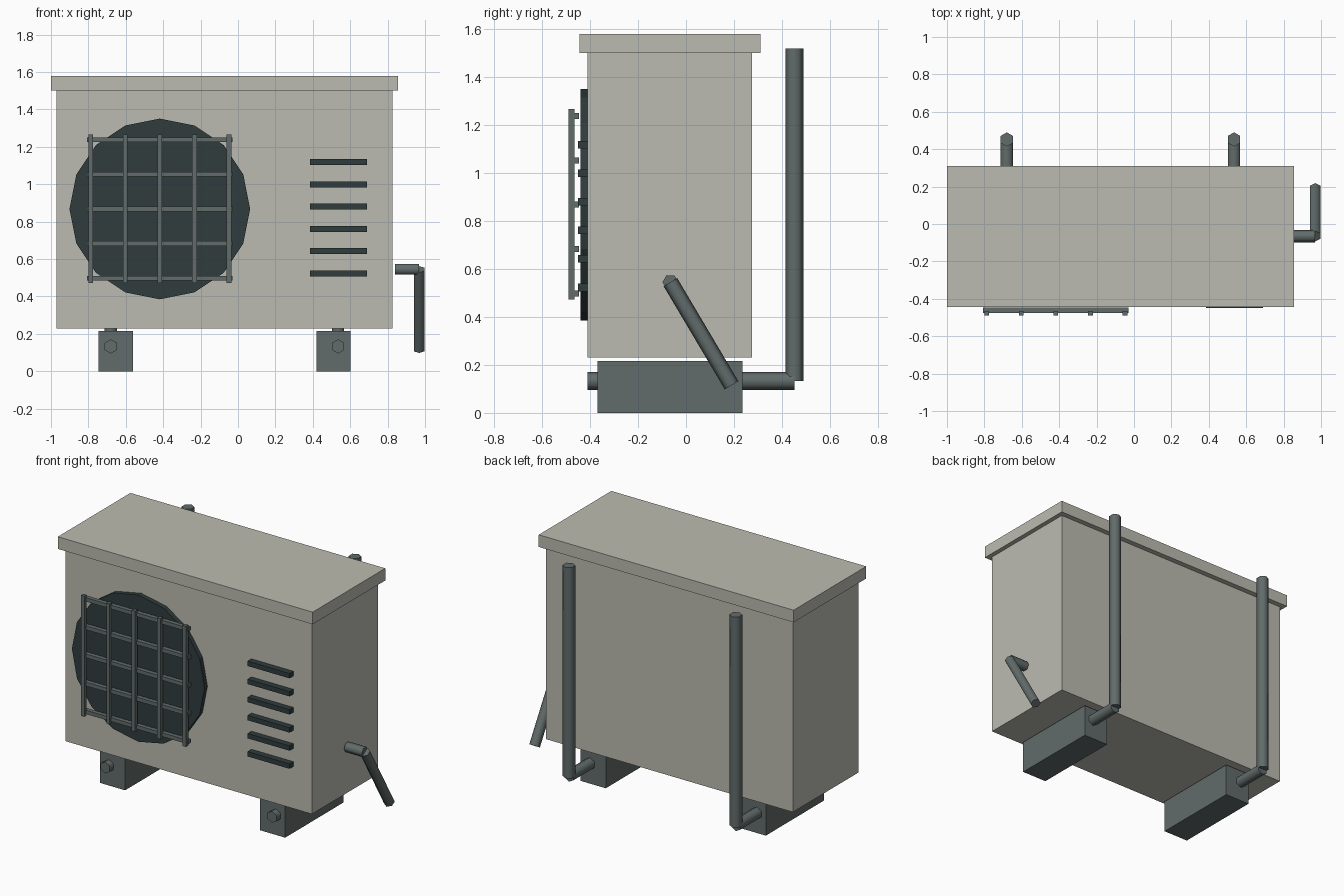
import bpy, math
from mathutils import Vector, Matrix

if "Cube" in bpy.data.objects:
    bpy.data.objects.remove(bpy.data.objects["Cube"])


def material(name, rgb):
    m = bpy.data.materials.new(name)
    m.diffuse_color = (*rgb, 1)
    m.use_nodes = True
    m.node_tree.nodes["Principled BSDF"].inputs["Base Color"].default_value = m.diffuse_color
    return m


PAINT = material("cream_paint", (0.50, 0.50, 0.44))
METAL = material("grey_metal", (0.12, 0.15, 0.145))
DARK = material("dark_metal", (0.03, 0.045, 0.047))


def box(name, x, y, z, mat):
    """Box from (min, max) ranges."""
    bpy.ops.mesh.primitive_cube_add(size=1)
    o = bpy.context.object
    o.name = name
    o.data.transform(Matrix.Diagonal((x[1] - x[0], y[1] - y[0], z[1] - z[0], 1)))
    o.location = [(a + b) / 2 for a, b in (x, y, z)]
    o.data.materials.append(mat)
    return o


def rod(name, a, b, r, corner, mat, sides=6, smooth=True):
    """Prism from a to b with a polygon corner pointing along 'corner'."""
    a, b = Vector(a), Vector(b)
    w = (b - a).normalized()
    u = Vector(corner)
    u = (u - w * u.dot(w)).normalized()
    rot = Matrix((u, w.cross(u), w)).transposed().to_4x4()
    bpy.ops.mesh.primitive_cylinder_add(vertices=sides, radius=r, depth=(b - a).length)
    o = bpy.context.object
    o.name = name
    # the primitive's first corner lies on +y, so turn it onto +x first
    o.data.transform(rot @ Matrix.Rotation(-math.pi / 2, 4, 'Z'))
    o.location = (a + b) / 2
    o.data.materials.append(mat)
    if smooth:
        bpy.ops.object.shade_smooth_by_angle(angle=math.radians(65))
    return o


# cabinet and overhanging lid
box("cabinet", (-0.97, 0.825), (-0.41, 0.275), (0.23, 1.50), PAINT)
box("lid", (-1.0, 0.855), (-0.445, 0.31), (1.50, 1.58), PAINT)

# fan opening
FX, FZ = -0.418, 0.868
rod("fan_disc", (FX, -0.40, FZ), (FX, -0.44, FZ), 0.483, (0, 0, 1), DARK, 16, False)

# fan guard grid
T = 0.0125
for i in range(5):
    d = (i - 2) * 0.185
    box(f"guard_vertical_{i + 1}", (FX + d - T, FX + d + T), (-0.49, -0.465),
        (0.472, 1.266), METAL)
    box(f"guard_horizontal_{i + 1}", (-0.806, -0.03), (-0.475, -0.447),
        (FZ + d - T, FZ + d + T), METAL)

# vent slats
for i in range(6):
    z = 0.523 + i * 0.119
    box(f"vent_slat_{i + 1}", (0.385, 0.69), (-0.45, -0.40), (z - 0.016, z + 0.016), DARK)

# feet, each with a pipe running through it and up the back
for side, x in (("left", -0.68), ("right", 0.535)):
    c = x + (0.026 if side == "left" else -0.024)
    box(f"{side}_foot", (c - 0.0915, c + 0.0915), (-0.37, 0.235), (0, 0.216), METAL)
    rod(f"{side}_pipe_lower", (x, -0.41, 0.133), (x, 0.452, 0.133), 0.038, (0, 0, 1), METAL)
    rod(f"{side}_pipe_riser", (x, 0.452, 0.133), (x, 0.452, 1.52), 0.038, (0, 1, 0), METAL)

# bent drain pipe on the right side
BEND = (0.969, -0.065, 0.545)
rod("drain_pipe_stub", (0.84, -0.065, 0.545), BEND, 0.033, (0, 1, 0), METAL)
rod("drain_pipe_drop", BEND, (0.969, 0.19, 0.115), 0.033, (0, 1, 0), METAL)
